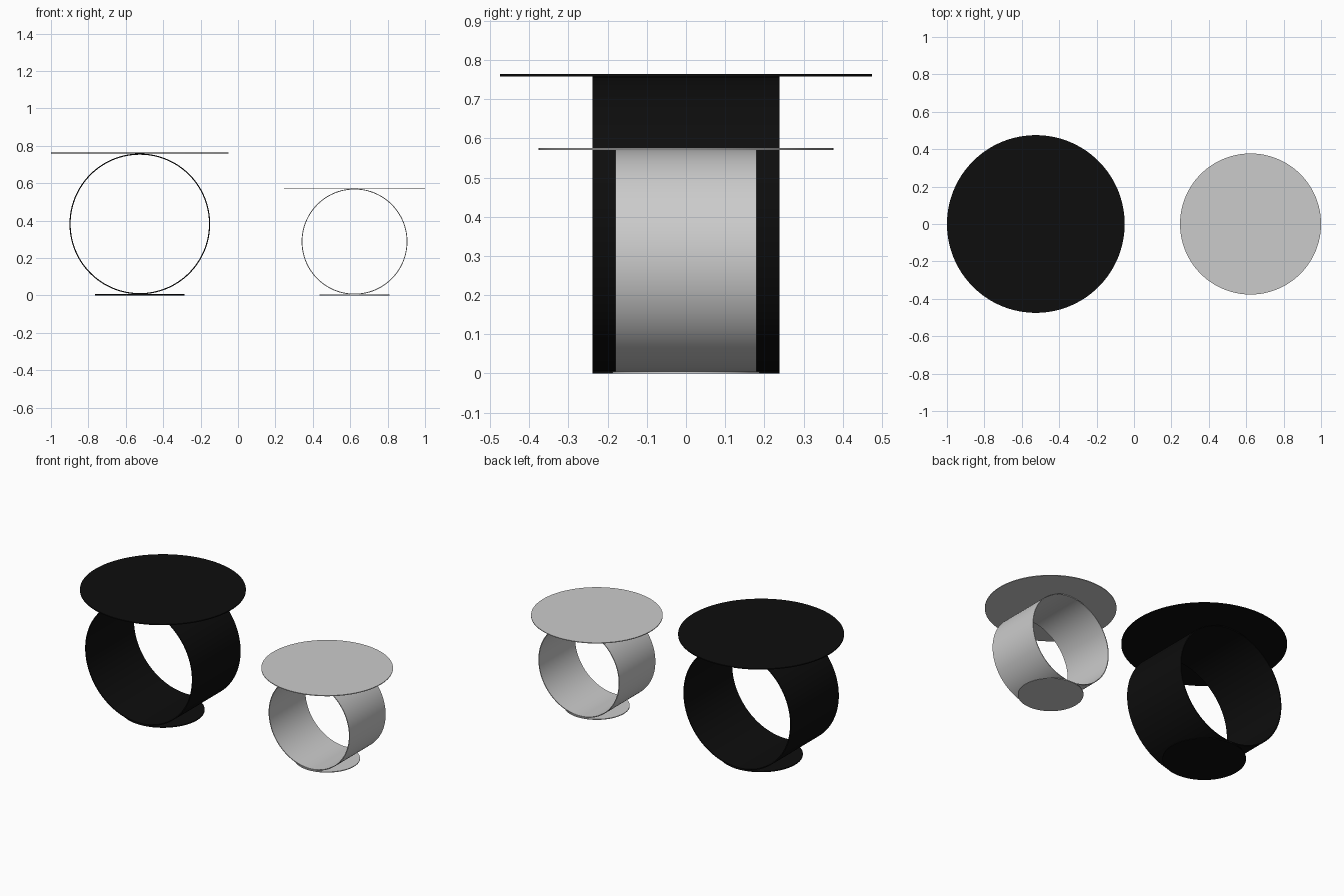
import bpy, bmesh, math
from mathutils import Matrix

if "Cube" in bpy.data.objects:
    bpy.data.objects.remove(bpy.data.objects["Cube"])

SEGMENTS = 128
black = bpy.data.materials.new("black_lacquer")
black.diffuse_color = (0.004, 0.004, 0.004, 1)
black.use_nodes = True
black.node_tree.nodes["Principled BSDF"].inputs["Base Color"].default_value = black.diffuse_color


def finish(bm, name, mat):
    bmesh.ops.recalc_face_normals(bm, faces=bm.faces)
    mesh = bpy.data.meshes.new(name)
    bm.to_mesh(mesh)
    bm.free()
    obj = bpy.data.objects.new(name, mesh)
    bpy.context.collection.objects.link(obj)
    if mat:
        mesh.materials.append(mat)
    bpy.ops.object.select_all(action='DESELECT')
    bpy.context.view_layer.objects.active = obj
    obj.select_set(True)
    bpy.ops.object.shade_smooth_by_angle(angle=math.radians(30))


def disc(name, x, radius, z0, z1, mat):
    bm = bmesh.new()
    bmesh.ops.create_cone(bm, cap_ends=True, segments=SEGMENTS, radius1=radius,
                          radius2=radius, depth=z1 - z0,
                          matrix=Matrix.Translation((x, 0, (z0 + z1) / 2)))
    finish(bm, name, mat)


def hoop(name, x, z, radius, thickness, half_width, mat):
    # rectangular wall section spun around the y axis
    bm = bmesh.new()
    inner = radius - thickness
    section = [(inner, -half_width), (radius, -half_width),
               (radius, half_width), (inner, half_width)]
    verts = [bm.verts.new((x + r, y, z)) for r, y in section]
    edges = [bm.edges.new((verts[i], verts[(i + 1) % 4])) for i in range(4)]
    bmesh.ops.spin(bm, geom=verts + edges, cent=(x, 0, z), axis=(0, 1, 0),
                   angle=math.tau, steps=SEGMENTS, use_merge=True)
    bmesh.ops.remove_doubles(bm, verts=bm.verts, dist=1e-5)
    finish(bm, name, mat)


def table(prefix, x, top_r, base_r, hoop_r, half_width, height, plate, mat):
    # thin base disc, upright hoop, thin round top
    disc(prefix + "_base", x, base_r, 0, plate, mat)
    hoop(prefix + "_hoop", x, height / 2, height / 2 - plate, plate, half_width, mat)
    disc(prefix + "_top", x, top_r, height - plate, height, mat)


table("large_table", -0.525, 0.475, 0.239, 0.375, 0.239, 0.764, 0.006, black)
table("small_table", 0.623, 0.377, 0.188, 0.28, 0.18, 0.575, 0.0045, None)
